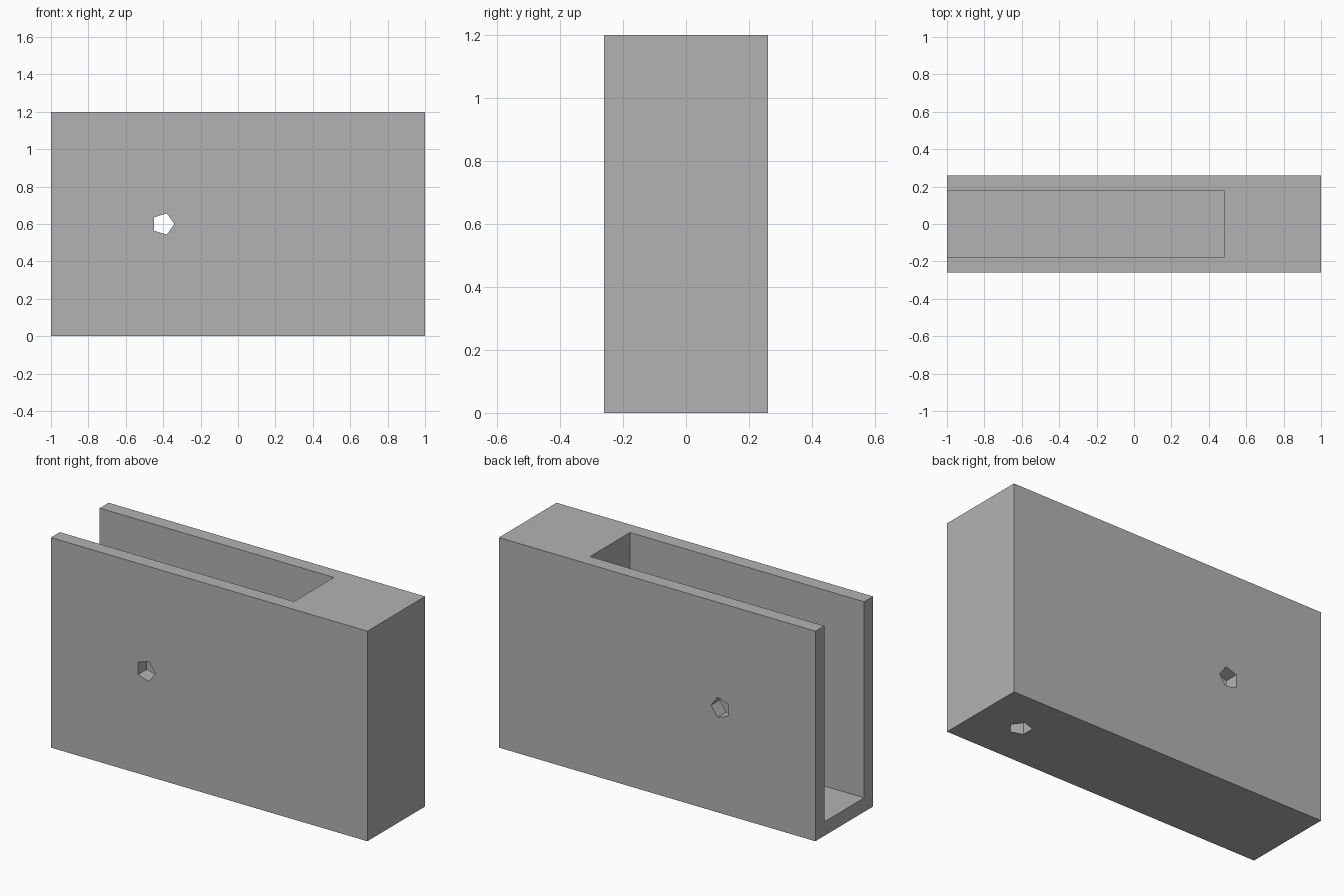
import bpy, bmesh
from math import cos, sin, tau
from mathutils import Vector

cube = bpy.data.objects.get("Cube")
if cube:
    bpy.data.objects.remove(cube, do_unlink=True)

grey = bpy.data.materials.new("plain_grey")
grey.use_nodes = True
colour = (0.45, 0.45, 0.45, 1)
grey.diffuse_color = colour
grey.node_tree.nodes["Principled BSDF"].inputs["Base Color"].default_value = colour


def prism(name, points, direction):
    """Extrude a flat outline into a closed solid."""
    bm = bmesh.new()
    face = bm.faces.new([bm.verts.new(p) for p in points])
    top = bmesh.ops.extrude_face_region(bm, geom=[face])["geom"]
    moved = [v for v in top if isinstance(v, bmesh.types.BMVert)]
    bmesh.ops.translate(bm, vec=direction, verts=moved)
    bmesh.ops.recalc_face_normals(bm, faces=bm.faces)
    mesh = bpy.data.meshes.new(name)
    bm.to_mesh(mesh)
    bm.free()
    mesh.materials.append(grey)
    obj = bpy.data.objects.new(name, mesh)
    bpy.context.collection.objects.link(obj)
    return obj


def box(name, x0, x1, half_y, z0, z1):
    outline = [(x0, -half_y, z0), (x1, -half_y, z0), (x1, -half_y, z1), (x0, -half_y, z1)]
    return prism(name, outline, (0, 2 * half_y, 0))


def hole(name, centre, across, direction):
    """Five-sided bore with one corner pointing to +x."""
    radius = 0.06
    points = [Vector(centre) + radius * (cos(a) * Vector((1, 0, 0)) + sin(a) * Vector(across))
              for a in (i * tau / 5 for i in range(5))]
    return prism(name, points, direction)


# Solid block
body = box("slotted_block", -1, 1, 0.26, 0, 1.2)

# Slot open at the top and one end, cross bore through both walls, blind bore underneath
cutters = [
    box("slot_cutter", -1.2, 0.48, 0.18, 0.08, 1.4),
    hole("cross_bore_cutter", (-0.4, -0.4, 0.6), (0, 0, 1), (0, 0.8, 0)),
    hole("base_bore_cutter", (0.74, 0, -0.1), (0, 1, 0), (0, 0, 0.5)),
]
bpy.context.view_layer.objects.active = body
for cutter in cutters:
    cutter.hide_render = True
    mod = body.modifiers.new(cutter.name, "BOOLEAN")
    mod.operation = "DIFFERENCE"
    mod.solver = "EXACT"
    mod.object = cutter
    bpy.ops.object.modifier_apply(modifier=mod.name)
    bpy.data.objects.remove(cutter, do_unlink=True)
